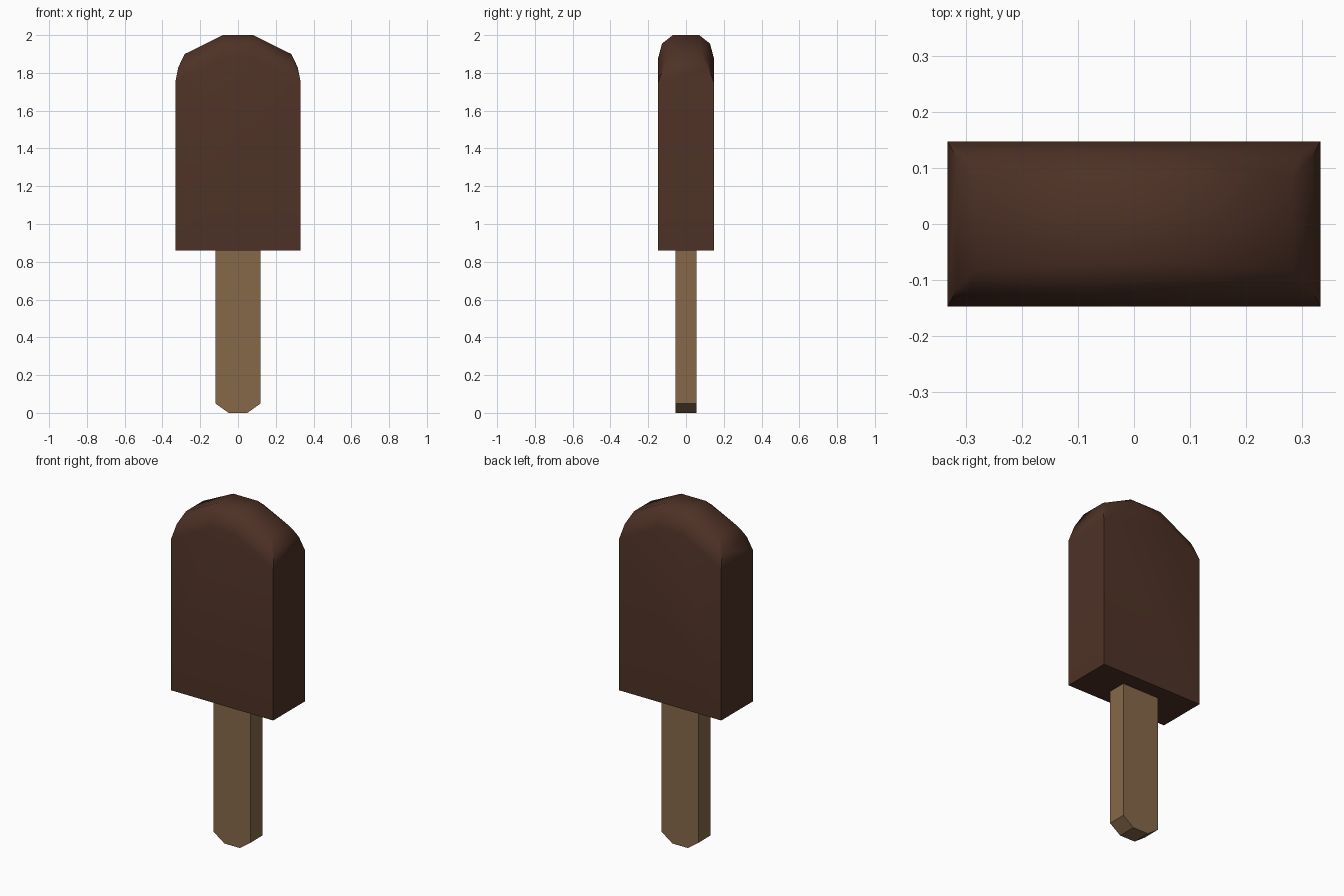
import bpy, bmesh, math

if "Cube" in bpy.data.objects:
    bpy.data.objects.remove(bpy.data.objects["Cube"])


def material(name, color):
    mat = bpy.data.materials.new(name)
    mat.diffuse_color = (*color, 1)
    mat.use_nodes = True
    mat.node_tree.nodes["Principled BSDF"].inputs["Base Color"].default_value = mat.diffuse_color
    return mat


def hull_part(name, points, mat, smooth_angle):
    """Convex solid around points mirrored in x and y."""
    bm = bmesh.new()
    mirrored = {(sx * x, sy * y, z) for x, y, z in points for sx in (-1, 1) for sy in (-1, 1)}
    for p in sorted(mirrored):
        bm.verts.new(p)
    bmesh.ops.convex_hull(bm, input=bm.verts[:])
    bmesh.ops.dissolve_limit(bm, angle_limit=math.radians(1), verts=bm.verts[:], edges=bm.edges[:])
    bmesh.ops.recalc_face_normals(bm, faces=bm.faces[:])
    mesh = bpy.data.meshes.new(name)
    bm.to_mesh(mesh)
    bm.free()
    mesh.materials.append(mat)
    obj = bpy.data.objects.new(name, mesh)
    bpy.context.collection.objects.link(obj)
    bpy.ops.object.select_all(action='DESELECT')
    obj.select_set(True)
    bpy.context.view_layer.objects.active = obj
    bpy.ops.object.shade_smooth_by_angle(angle=math.radians(smooth_angle))
    return obj


chocolate = material("chocolate", (0.075, 0.031, 0.019))
wood = material("wood", (0.24, 0.14, 0.068))

# Ice bar: square-edged block whose top is domed both ways
hull_part("ice_bar", [
    (0.332, 0.147, 0.86), (0.332, 0.147, 1.75),        # block corners
    (0.08, 0.147, 1.88),                               # front face outline
    (0.08, 0.127, 1.955), (0.295, 0.122, 1.845),       # middle of rounding
    (0.08, 0.07, 2.0), (0.282, 0.08, 1.90), (0.316, 0.117, 1.83),  # crest
], chocolate, 45)

# Stick: flat bar with chamfered lower end, running into the ice bar
hull_part("stick", [
    (0.12, 0.055, 0.90), (0.12, 0.055, 0.05), (0.05, 0.055, 0.0),
], wood, 20)
